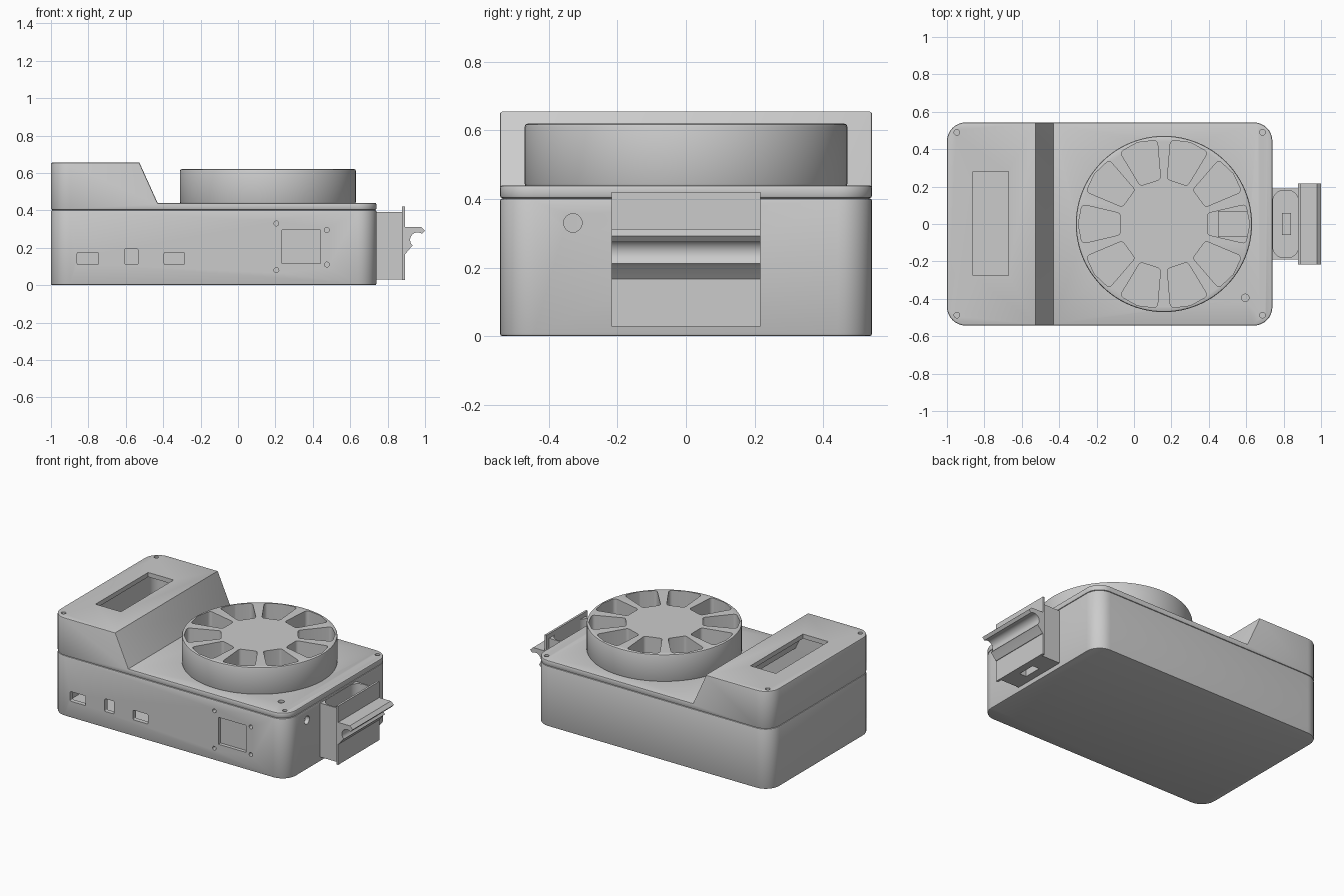
import bpy, bmesh, math
from mathutils import Vector

if "Cube" in bpy.data.objects:
    bpy.data.objects.remove(bpy.data.objects["Cube"])

MAP = {'x': lambda u, v, w: (w, u, v), 'y': lambda u, v, w: (u, w, v), 'z': lambda u, v, w: (u, v, w)}


def rounded(pts, r, n=8):
    """Round the corners of a convex outline with true arcs."""
    out = []
    for i, p in enumerate(pts):
        p = Vector(p)
        a = (Vector(pts[i - 1]) - p).normalized()
        b = (Vector(pts[(i + 1) % len(pts)]) - p).normalized()
        half = a.angle(b) / 2
        c = p + (a + b).normalized() * r / math.sin(half)
        s = p + a * r / math.tan(half) - c
        e = p + b * r / math.tan(half) - c
        t0 = math.atan2(s.y, s.x)
        dt = (math.atan2(e.y, e.x) - t0 + math.pi) % (2 * math.pi) - math.pi
        out += [(c.x + r * math.cos(t0 + dt * k / n), c.y + r * math.sin(t0 + dt * k / n)) for k in range(n + 1)]
    return out


def rect(u0, u1, v0, v1, r=0):
    pts = [(u0, v0), (u1, v0), (u1, v1), (u0, v1)]
    return rounded(pts, r) if r else pts


def circle(u, v, r, n=20):
    return [(u + r * math.cos(2 * math.pi * k / n), v + r * math.sin(2 * math.pi * k / n)) for k in range(n)]


def solid(name, *parts):
    """Each part is (outline, axis, low, high), extruded along the axis."""
    bm = bmesh.new()
    for pts, axis, lo, hi in parts:
        rings = [[bm.verts.new(MAP[axis](u, v, w)) for u, v in pts] for w in (lo, hi)]
        bm.faces.new(rings[0])
        bm.faces.new(rings[1][::-1])
        for i in range(len(pts)):
            bm.faces.new([rings[0][i - 1], rings[1][i - 1], rings[1][i], rings[0][i]])
    bmesh.ops.recalc_face_normals(bm, faces=bm.faces)
    me = bpy.data.meshes.new(name)
    bm.to_mesh(me)
    bm.free()
    ob = bpy.data.objects.new(name, me)
    bpy.context.collection.objects.link(ob)
    return ob


def activate(ob):
    bpy.ops.object.select_all(action='DESELECT')
    ob.select_set(True)
    bpy.context.view_layer.objects.active = ob


def boolean(ob, cutter, op='DIFFERENCE'):
    activate(ob)
    m = ob.modifiers.new("cut", 'BOOLEAN')
    m.operation, m.object, m.solver = op, cutter, 'EXACT'
    bpy.ops.object.modifier_apply(modifier=m.name)
    bpy.data.objects.remove(cutter)


def bevel(ob, width, angle=70):
    activate(ob)
    m = ob.modifiers.new("bevel", 'BEVEL')
    m.width, m.segments, m.limit_method, m.angle_limit = width, 2, 'ANGLE', math.radians(angle)
    bpy.ops.object.modifier_apply(modifier=m.name)


def smooth(ob):
    activate(ob)
    bpy.ops.object.shade_smooth_by_angle(angle=math.radians(25))


# Lower case: hollow tray with ports, fixing holes and a cable hole
case = solid("lower_case", (rect(-1, .74, -.543, .543, .1), 'z', 0, .402))
bevel(case, .008)
boolean(case, solid("cavity", (rect(-.97, .71, -.513, .513, .07), 'z', .03, .5)))
ports = [(-.86, -.745, .11, .175), (-.605, -.535, .11, .195), (-.395, -.285, .11, .175)]
cuts = [(rect(*p, .008), 'y', -.6, -.48) for p in ports]
cuts += [(circle(x, z, .013), 'y', -.6, -.48) for x, z in [(.205, .33), (.475, .295), (.205, .08), (.475, .11)]]
cuts += [(rect(.235, .44, .115, .295), 'y', -.6, -.52), (circle(-.33, .33, .027), 'x', .68, .8)]
boolean(case, solid("case_holes", *cuts))
smooth(case)

# Spoked wheel slots, shared by the lid and the round guard
CX = .16
slots = []
for k in range(10):
    a = k * math.pi / 5
    corner = [(.24, -.24), (.45, -.235), (.458, 0), (.45, .235), (.24, .24)]
    pts = [(CX + r * math.cos(a + t), r * math.sin(a + t)) for r, t in corner]
    slots.append((rounded(pts, .02, 4), 'z', .36, .7))

# Lid: stepped profile trimmed to the rounded footprint, then hollowed
lid = solid("lid", (rect(-1, .74, -.543, .543, .1), 'z', .402, .8))
outer = [(-1.1, .39), (.9, .39), (.9, .44), (-.43, .44), (-.527, .655), (-1.1, .655)]
lid_profile = solid("lid_profile", (outer, 'y', -.7, .7))
boolean(lid, lid_profile, 'INTERSECT')
bevel(lid, .008)
inner = [(-1.1, .38), (.9, .38), (.9, .41), (-.45, .41), (-.547, .625), (-1.1, .625)]
hollow = solid("hollow", (rect(-.97, .71, -.513, .513, .07), 'z', .37, .8))
boolean(hollow, solid("hollow_profile", (inner, 'y', -.7, .7)), 'INTERSECT')
boolean(lid, hollow)
cuts = [(rect(-.86, -.672, -.275, .28), 'z', .5, .7), (circle(.595, -.395, .02), 'z', .425, .5)]
for y in (-.487, .49):
    cuts += [(circle(-.947, y, .015), 'z', .635, .7), (circle(.687, y, .015), 'z', .42, .5)]
boolean(lid, solid("lid_holes", *cuts))
boolean(lid, solid("lid_slots", *slots))
smooth(lid)

# Round guard with ten openings
guard = solid("round_guard", (circle(CX, 0, .471, 96), 'z', .435, .62))
bevel(guard, .01)
boolean(guard, solid("guard_slots", *slots))
smooth(guard)

# Sloping deflector seen through the guard
solid("inner_deflector", ([(.45, .36), (.71, .06), (.71, .36)], 'y', -.07, .07))

# Side bracket: open-topped box
bracket = solid("bracket_box", (rect(.73, .885, -.19, .19), 'z', .03, .39))
boolean(bracket, solid("bracket_pocket", (rect(.742, .88, -.18, .18, .06), 'z', .1, .5),
                       (rect(.79, .84, -.06, .06), 'z', 0, .2)))
smooth(bracket)

# Clip plate and hook
solid("clip_plate", (rect(.878, .892, -.217, .217), 'z', .028, .42))
arc = [(.96 + .04 * math.cos(t), .242 + .04 * math.sin(t))
       for t in [math.radians(70 + 16 * k) for k in range(11)]]
hook = [(.885, .165), (.885, .312), (.978, .312), (1, .292), (.985, .275)] + arc + [(.925, .203), (.895, .167)]
smooth(solid("clip_hook", (hook, 'y', -.217, .217)))
